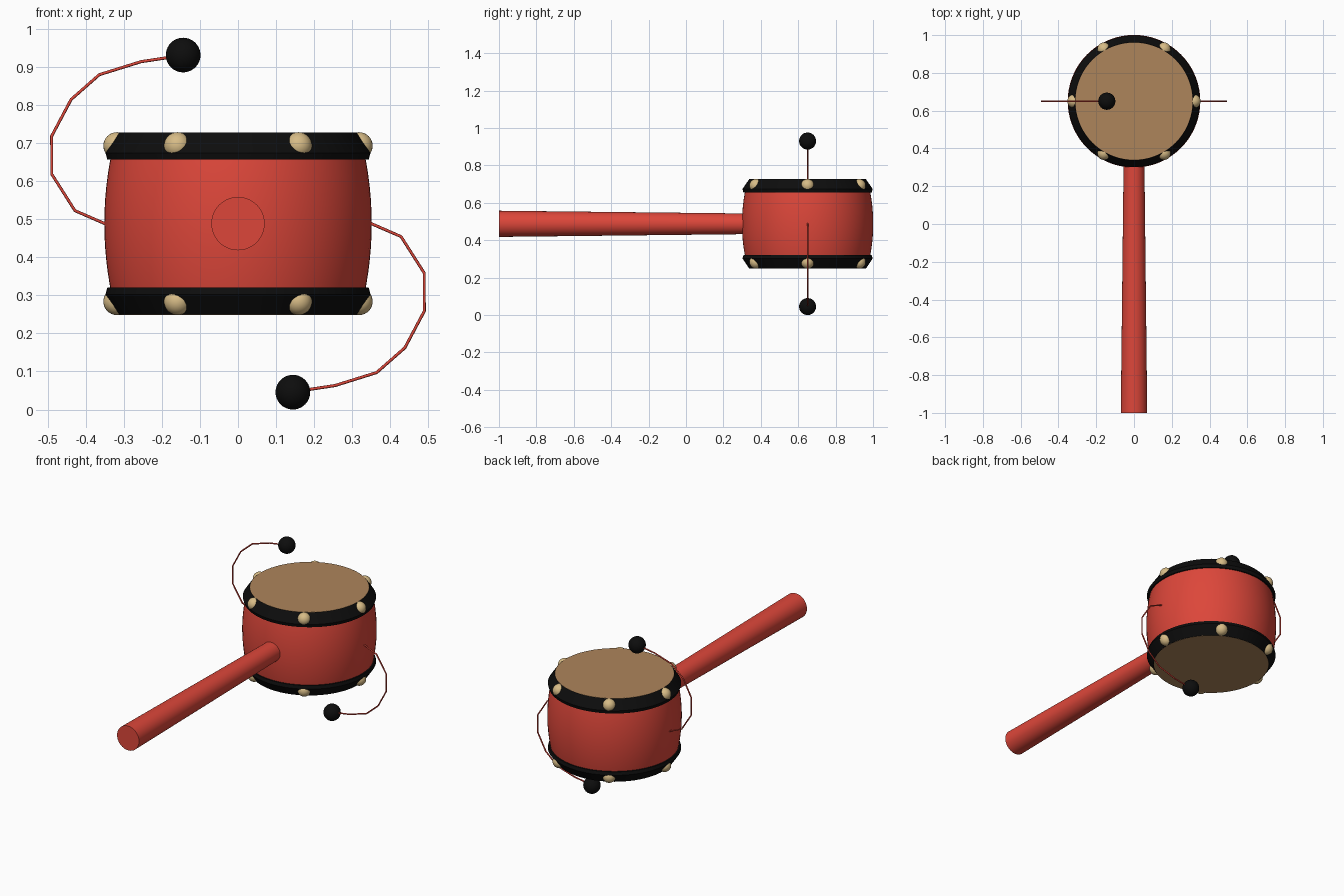
import bpy, bmesh, math
from mathutils import Matrix, Vector

if "Cube" in bpy.data.objects:
    bpy.data.objects.remove(bpy.data.objects["Cube"])

CENTRE = Vector((0, 0.65, 0.488))


def material(name, rgb):
    m = bpy.data.materials.new(name)
    m.diffuse_color = (*rgb, 1)
    m.use_nodes = True
    m.node_tree.nodes["Principled BSDF"].inputs["Base Color"].default_value = m.diffuse_color
    return m


RED = material("red lacquer", (0.72, 0.062, 0.042))
BLACK = material("black", (0.004, 0.004, 0.004))
TAN = material("tan skin", (0.42, 0.235, 0.105))
GOLD = material("pale brass", (0.68, 0.50, 0.24))


def finish(name, bm, mat, angle=35):
    bmesh.ops.recalc_face_normals(bm, faces=bm.faces)
    me = bpy.data.meshes.new(name)
    bm.to_mesh(me)
    bm.free()
    me.materials.append(mat)
    for p in me.polygons:
        p.use_smooth = True
    me.set_sharp_from_angle(angle=math.radians(angle))
    ob = bpy.data.objects.new(name, me)
    bpy.context.collection.objects.link(ob)
    return ob


def lathe(name, profile, mat, closed=False, segs=72, matrix=None):
    """Revolve (radius, height) points about the local z axis."""
    bm = bmesh.new()
    rings = []
    for r, z in profile:
        rings.append([bm.verts.new((r * math.cos(math.tau * i / segs),
                                    r * math.sin(math.tau * i / segs), z))
                      for i in range(segs)])
    pairs = list(zip(rings, rings[1:]))
    if closed:
        pairs.append((rings[-1], rings[0]))
    for a, b in pairs:
        for i in range(segs):
            j = (i + 1) % segs
            bm.faces.new((a[i], a[j], b[j], b[i]))
    if not closed:
        bm.faces.new(rings[0])
        bm.faces.new(rings[-1])
    bm.transform(matrix or Matrix.Translation(CENTRE))
    return finish(name, bm, mat)


def ball(name, centre, radius, mat, u=32, v=20):
    bm = bmesh.new()
    bmesh.ops.create_uvsphere(bm, u_segments=u, v_segments=v, radius=radius,
                              matrix=Matrix.Translation(centre))
    return finish(name, bm, mat, 60)


# Bulging drum body
body = []
for k in range(13):
    z = -0.19 + 0.38 * k / 12
    body.append((0.351 - 0.016 * (z / 0.17) ** 2, z))
lathe("drum_body", body, RED)

# Rims, skins and studs at both ends
for s, end in ((1, "top"), (-1, "bottom")):
    rim = [(0.30, 0.168), (0.343, 0.168), (0.348, 0.186), (0.312, 0.239), (0.30, 0.239)]
    lathe(end + "_rim", [(r, s * z) for r, z in rim], BLACK, closed=True)
    lathe(end + "_skin", [(0.311, s * 0.232), (0.311, s * 0.2395)], TAN)
    for i in range(6):
        a = math.tau * i / 6
        pos = CENTRE + Vector((0.318 * math.cos(a), 0.318 * math.sin(a), s * 0.2045))
        ball(f"{end}_stud_{i + 1}", pos, 0.0355, GOLD, 24, 16)

# Tapered handle pointing forward
turn = Matrix.Translation((0, 0, CENTRE.z)) @ Matrix.Rotation(math.radians(90), 4, 'X')
lathe("handle", [(0.055, -0.34), (0.07, 1.0)], RED, segs=48, matrix=turn)

# Two cords with beaters, the second turned half way round the y axis
path = [(-0.33, -0.01), (-0.352, 0.001), (-0.428, 0.034), (-0.489, 0.13), (-0.489, 0.23),
        (-0.438, 0.326), (-0.364, 0.391), (-0.255, 0.425), (-0.15, 0.441)]
for s, side in ((1, "left"), (-1, "right")):
    cu = bpy.data.curves.new(side + "_cord", 'CURVE')
    cu.dimensions = '3D'
    cu.bevel_depth = 0.004
    cu.bevel_resolution = 2
    cu.use_fill_caps = True
    sp = cu.splines.new('POLY')
    sp.points.add(len(path) - 1)
    for p, (x, z) in zip(sp.points, path):
        p.co = (s * x, CENTRE.y, CENTRE.z + s * z, 1)
    cu.materials.append(RED)
    bpy.context.collection.objects.link(bpy.data.objects.new(side + "_cord", cu))
    ball(side + "_beater", CENTRE + Vector((-0.144 * s, 0, 0.4425 * s)), 0.0455, BLACK)
